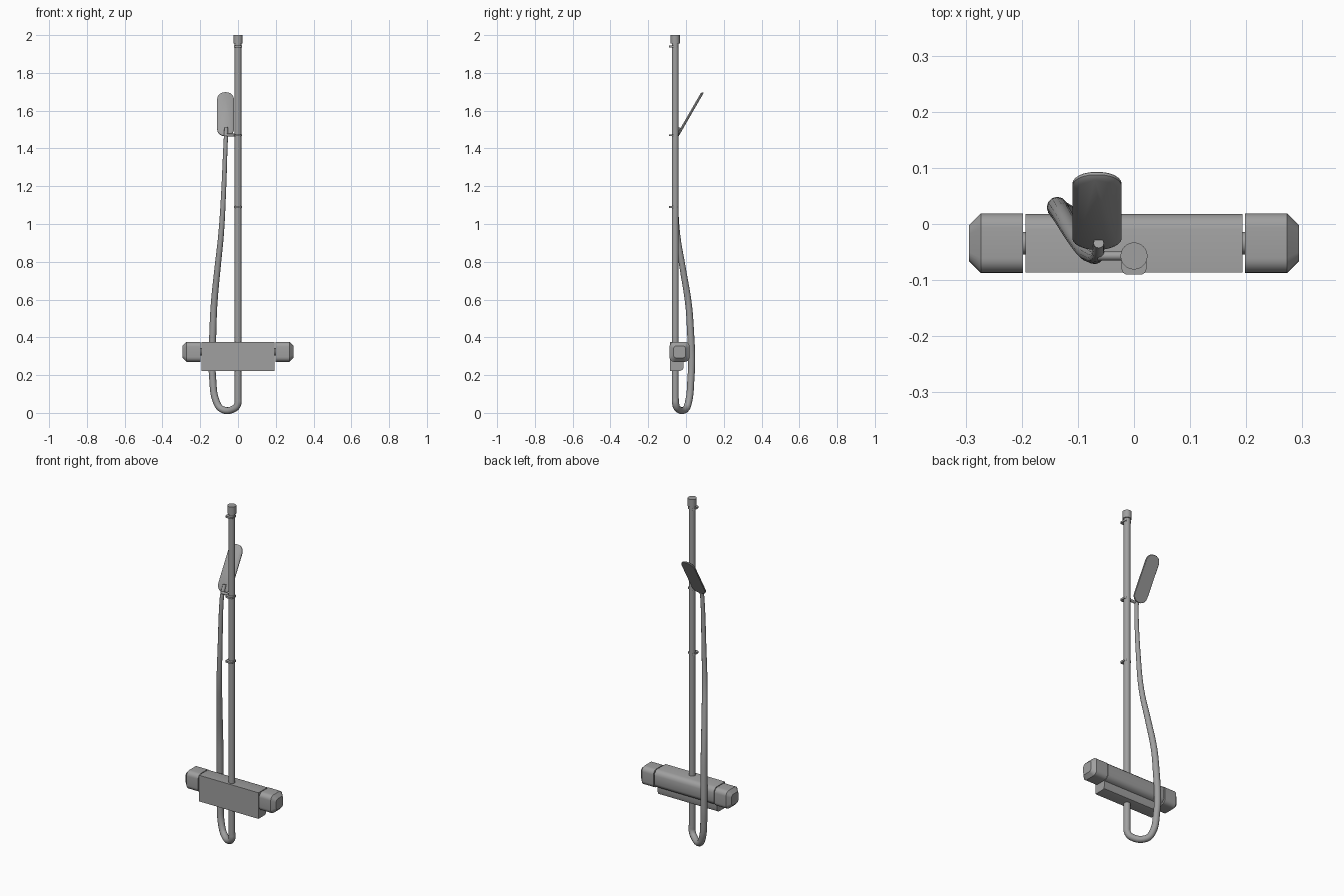
import bpy, bmesh, math
from mathutils import Vector, Matrix

cube = bpy.data.objects.get("Cube")
if cube:
    bpy.data.objects.remove(cube, do_unlink=True)

steel = bpy.data.materials.new("brushed grey metal")
steel.use_nodes = True
GREY = (0.35, 0.35, 0.35, 1)
steel.diffuse_color = GREY
steel.node_tree.nodes["Principled BSDF"].inputs["Base Color"].default_value = GREY

POLE_Y = -0.057
KNOB = Vector((0, -0.034, 0.323))


def finish(obj):
    obj.data.materials.append(steel)
    bpy.ops.object.select_all(action="DESELECT")
    obj.select_set(True)
    bpy.context.view_layer.objects.active = obj
    bpy.ops.object.shade_smooth_by_angle(angle=math.radians(35))
    return obj


def loft(name, rings):
    """Skin a list of equal-length closed rings and cap both ends."""
    bm = bmesh.new()
    loops = [[bm.verts.new(p) for p in ring] for ring in rings]
    for a, b in zip(loops, loops[1:]):
        for i in range(len(a)):
            j = (i + 1) % len(a)
            bm.faces.new((a[i], a[j], b[j], b[i]))
    bm.faces.new(loops[0])
    bm.faces.new(loops[-1])
    bmesh.ops.recalc_face_normals(bm, faces=bm.faces)
    mesh = bpy.data.meshes.new(name)
    bm.to_mesh(mesh)
    bm.free()
    obj = bpy.data.objects.new(name, mesh)
    bpy.context.collection.objects.link(obj)
    return finish(obj)


def rounded_rect(hw, hh, r, steps=6):
    """2D outline of a rectangle with round corners."""
    pts = []
    for k, (sx, sy) in enumerate([(1, 1), (-1, 1), (-1, -1), (1, -1)]):
        for s in range(steps + 1):
            a = math.pi / 2 * (k + s / steps)
            pts.append((sx * (hw - r) + r * math.cos(a), sy * (hh - r) + r * math.sin(a)))
    return pts


def cylinder(name, r, start, end, sides=32):
    start, end = Vector(start), Vector(end)
    axis = end - start
    bpy.ops.mesh.primitive_cylinder_add(vertices=sides, radius=r, depth=axis.length,
                                        location=(start + end) / 2,
                                        rotation=axis.to_track_quat("Z", "Y").to_euler())
    obj = bpy.context.object
    obj.name = name
    return finish(obj)


# Riser pole with its top cap
cylinder("riser_pole", 0.018, (0, POLE_Y, 0.06), (0, POLE_Y, 1.96))
cylinder("pole_cap", 0.024, (0, POLE_Y, 1.955), (0, POLE_Y, 2.0))

# Clips around the pole
for label, z in (("lower", 1.09), ("middle", 1.47), ("upper", 1.94)):
    outline = rounded_rect(0.022, 0.023, 0.01)
    loft(label + "_pole_clip",
         [[(x, y - 0.067, z + dz) for x, y in outline] for dz in (-0.005, 0.005)])
cylinder("head_holder_arm", 0.008, (0, POLE_Y, 1.47), (-0.065, POLE_Y, 1.47), 16)

# Mixer body: a rounded back over a narrower lower block
profile = [(-0.086, 0.223), (-0.030, 0.223), (-0.018, 0.228), (-0.013, 0.24),
           (-0.013, 0.272), (0.002, 0.276), (0.014, 0.288), (0.018, 0.30),
           (0.018, 0.348), (0.014, 0.362), (0.004, 0.372), (-0.010, 0.376),
           (-0.086, 0.376)]
loft("mixer_body", [[(x, y, z) for y, z in profile] for x in (-0.193, 0.193)])

# Control knobs on short stems
for side, s in (("left", 1), ("right", -1)):
    cylinder(side + "_knob_stem", 0.02, KNOB + Vector((s * 0.18, 0, 0)),
             KNOB + Vector((s * 0.21, 0, 0)))
    rings = []
    for x, half, r in ((0.198, 0.053, 0.026), (0.273, 0.053, 0.026), (0.294, 0.032, 0.016)):
        rings.append([KNOB + Vector((s * x, y, z)) for y, z in rounded_rect(half, half, r)])
    loft(side + "_knob", rings)

# Tapered hose looping from the pole foot up to the hand shower
path = [(0, -0.057, 0.08, 1), (-0.001, -0.055, 0.048, 1), (-0.020, -0.045, 0.023, 1),
        (-0.085, -0.003, 0.019, 1), (-0.115, 0.014, 0.06, 1), (-0.134, 0.026, 0.18, 1),
        (-0.137, 0.030, 0.28, 1), (-0.133, 0.024, 0.43, 1), (-0.127, 0.014, 0.57, 0.95),
        (-0.108, -0.018, 0.77, 0.88), (-0.090, -0.045, 0.94, 0.8),
        (-0.077, -0.056, 1.15, 0.7), (-0.066, -0.058, 1.42, 0.6),
        (-0.064, -0.054, 1.46, 0.6), (-0.063, -0.034, 1.51, 0.5)]
curve = bpy.data.curves.new("shower_hose", "CURVE")
curve.dimensions = "3D"
curve.bevel_depth = 0.0185
curve.bevel_resolution = 4
curve.resolution_u = 5
curve.use_fill_caps = True
spline = curve.splines.new("BEZIER")
spline.bezier_points.add(len(path) - 1)
for point, (x, y, z, radius) in zip(spline.bezier_points, path):
    point.co = (x, y, z)
    point.radius = radius
    point.handle_left_type = point.handle_right_type = "AUTO"
hose = bpy.data.objects.new("shower_hose", curve)
bpy.context.collection.objects.link(hose)
bpy.ops.object.select_all(action="DESELECT")
hose.select_set(True)
bpy.context.view_layer.objects.active = hose
bpy.ops.object.convert(target="MESH")
finish(bpy.context.object)

# Tilted hand shower plate, bevelled on the front
tilt = Matrix.Translation((-0.066, 0.022, 1.582)) @ Matrix.Rotation(math.radians(60), 4, "X")
rings = []
for depth, inset in ((-0.006, 0.002), (-0.004, 0), (0.001, 0), (0.007, 0.009)):
    outline = rounded_rect(0.044 - inset, 0.133 - inset, 0.040 - inset)
    rings.append([tilt @ Vector((x, y, depth)) for x, y in outline])
loft("shower_head", rings)
